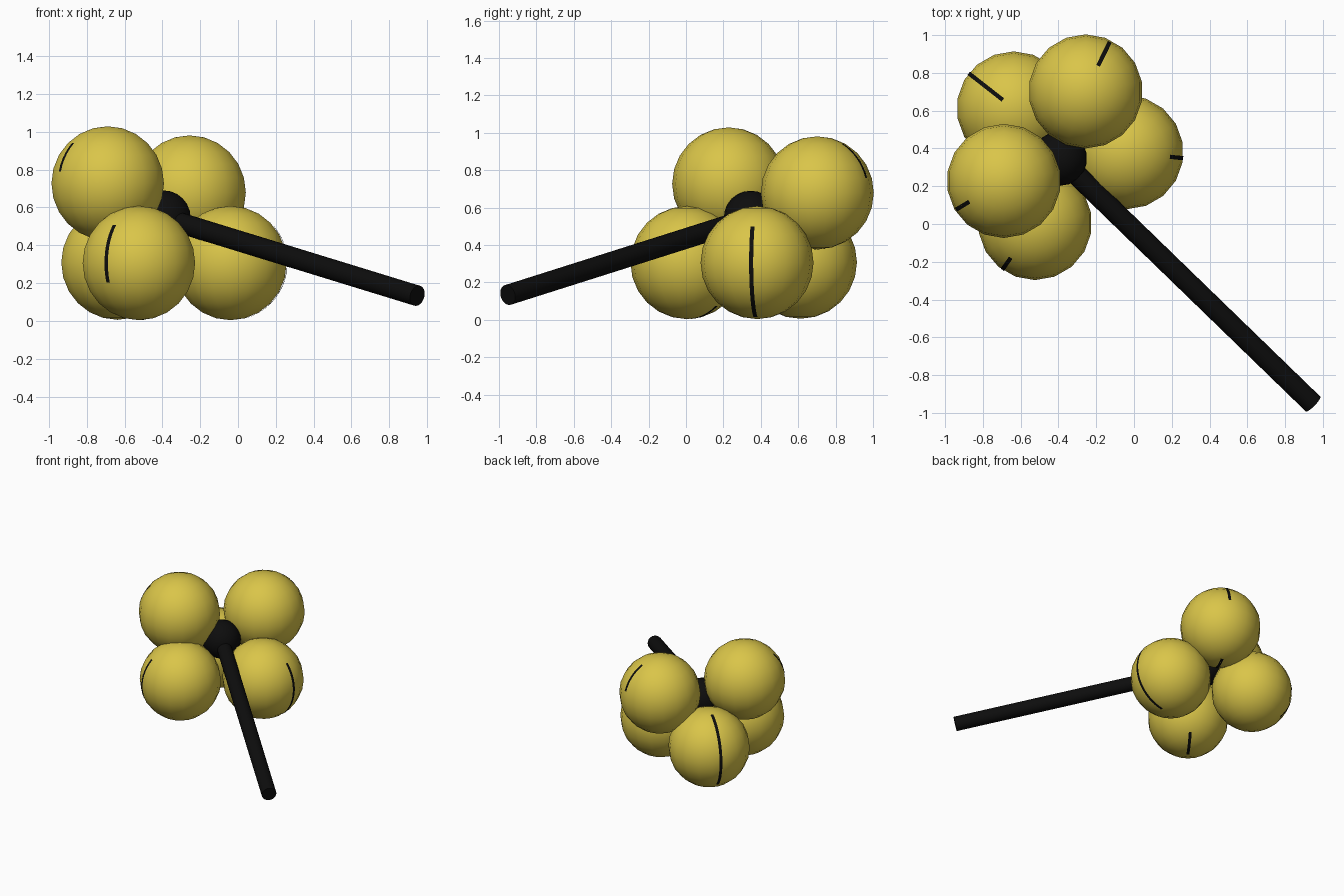
import bpy, bmesh, math
from mathutils import Vector

if "Cube" in bpy.data.objects:
    bpy.data.objects.remove(bpy.data.objects["Cube"])


def material(name, rgb):
    m = bpy.data.materials.new(name)
    m.diffuse_color = (*rgb, 1)
    m.use_nodes = True
    m.node_tree.nodes["Principled BSDF"].inputs["Base Color"].default_value = m.diffuse_color
    return m


YELLOW = material("yellow", (0.70, 0.56, 0.066))
BLACK = material("black", (0.004, 0.004, 0.004))


def finish(name, mat):
    ob = bpy.context.object
    ob.name = name
    ob.data.materials.append(mat)
    bpy.ops.object.shade_smooth_by_angle(angle=math.radians(45))
    return ob


def ball(name, centre, radius, mat):
    bpy.ops.mesh.primitive_uv_sphere_add(segments=18, ring_count=12,
                                         radius=radius, location=centre)
    return finish(name, mat)


def ribbon(name, centre, azimuth, start, end, radius=0.302, width=0.022):
    """Thin dark stripe along a vertical great circle of a ball."""
    az = math.radians(azimuth)
    out = Vector((math.cos(az), math.sin(az), 0))
    side = Vector((-math.sin(az), math.cos(az), 0)) * width / 2
    steps = max(4, int(abs(end - start) / 6))
    bm = bmesh.new()
    rows = []
    for i in range(steps + 1):
        e = math.radians(start + (end - start) * i / steps)
        p = Vector(centre) + radius * (out * math.cos(e) + Vector((0, 0, math.sin(e))))
        rows.append((bm.verts.new(p - side), bm.verts.new(p + side)))
    for a, b in zip(rows, rows[1:]):
        bm.faces.new((a[0], b[0], b[1], a[1]))
    me = bpy.data.meshes.new(name)
    bm.to_mesh(me)
    bm.free()
    me.materials.append(BLACK)
    bpy.context.collection.objects.link(bpy.data.objects.new(name, me))


# Yellow balls: centre, stripe azimuth, visible stripe spans (elevation angles)
BALLS = [
    ((-0.689, 0.228, 0.727), 211, [(45, 12)]),
    ((-0.256, 0.702, 0.679), 64, [(60, 15), (-80, -140)]),
    ((-0.040, 0.380, 0.306), -6, [(40, -75)]),
    ((-0.524, 0.005, 0.306), 235, [(42, -20), (-85, -130)]),
    ((-0.637, 0.612, 0.308), 142, [(76, -45)]),
]
for i, (c, az, spans) in enumerate(BALLS, 1):
    ball(f"yellow_ball_{i}", c, 0.302, YELLOW)
    for j, (a, b) in enumerate(spans, 1):
        ribbon(f"stripe_{i}_{j}", c, az, a, b)

# Black hub between the balls
hub = Vector((-0.393, 0.347, 0.545))
ball("hub", hub, 0.145, BLACK)

# Stem slanting from the hub down to the front right
tip = Vector((0.948, -0.953, 0.133))
axis = tip - hub
bpy.ops.mesh.primitive_cylinder_add(vertices=20, radius=0.055, depth=axis.length,
                                    location=(hub + tip) / 2,
                                    rotation=axis.to_track_quat('Z', 'Y').to_euler())
finish("stem", BLACK)
